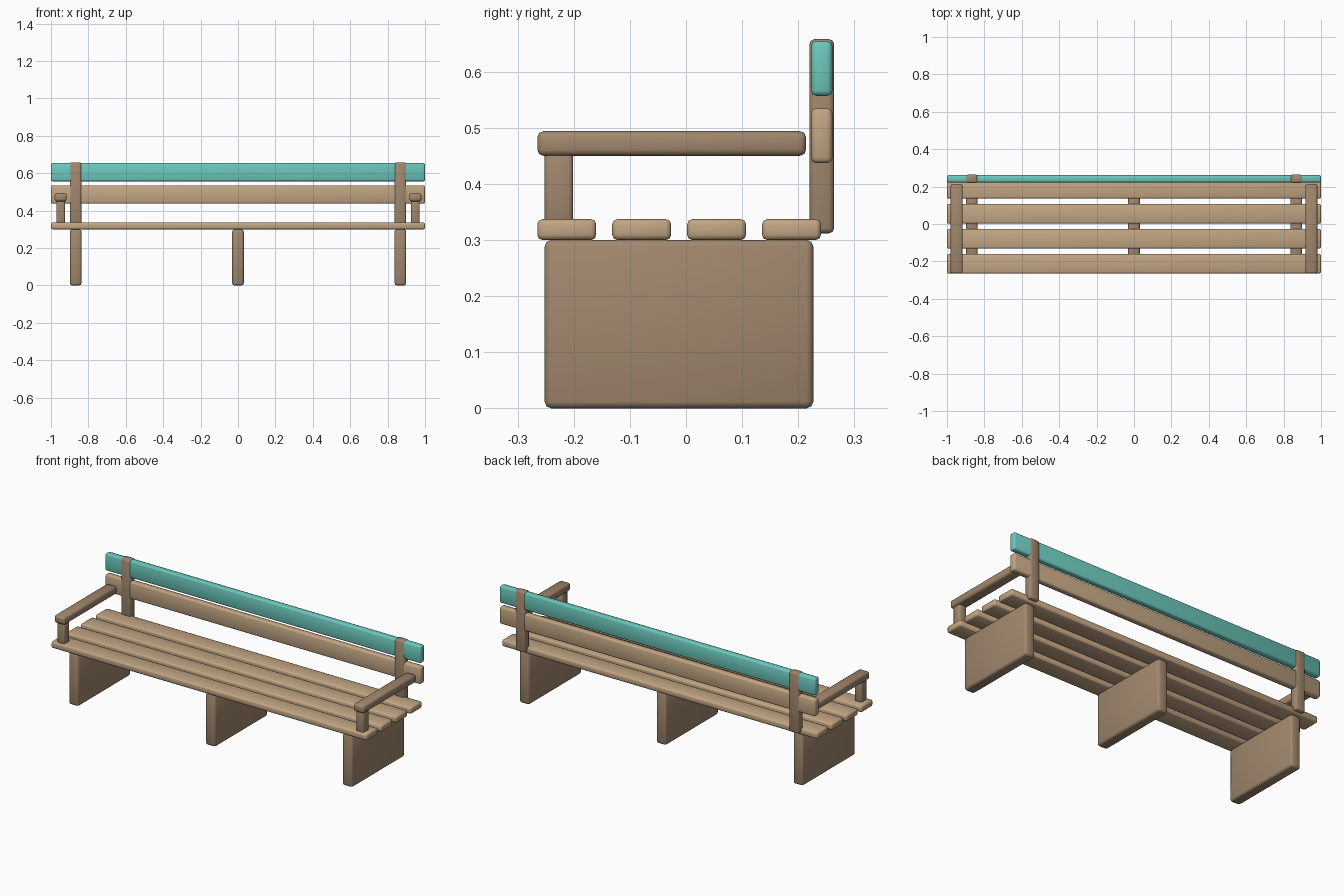
import bpy
import bmesh
from math import radians

if "Cube" in bpy.data.objects:
    bpy.data.objects.remove(bpy.data.objects["Cube"])


def material(name, rgb):
    m = bpy.data.materials.new(name)
    m.diffuse_color = (*rgb, 1)
    m.use_nodes = True
    m.node_tree.nodes["Principled BSDF"].inputs["Base Color"].default_value = m.diffuse_color
    return m


LIGHT = material("light_wood", (0.54, 0.38, 0.23))
DARK = material("dark_wood", (0.36, 0.245, 0.155))
TEAL = material("teal_paint", (0.15, 0.58, 0.51))


def board(name, x, y, z, mat, round_edge):
    """Rounded box spanning the (min, max) ranges x, y, z."""
    spans = (x, y, z)
    bm = bmesh.new()
    bmesh.ops.create_cube(bm, size=1)
    bmesh.ops.scale(bm, vec=[b - a for a, b in spans], verts=bm.verts)
    bmesh.ops.bevel(bm, geom=bm.edges[:], offset=round_edge, segments=2,
                    profile=0.5, affect='EDGES')
    mesh = bpy.data.meshes.new(name)
    bm.to_mesh(mesh)
    bm.free()
    mesh.materials.append(mat)
    ob = bpy.data.objects.new(name, mesh)
    ob.location = [(a + b) / 2 for a, b in spans]
    bpy.context.collection.objects.link(ob)
    bpy.ops.object.select_all(action='DESELECT')
    ob.select_set(True)
    bpy.context.view_layer.objects.active = ob
    bpy.ops.object.shade_smooth_by_angle(angle=radians(50))
    return ob


def around(c, width):
    return (c - width / 2, c + width / 2)


# Seat slats
for i in range(4):
    y0 = -0.265 + i * 0.1335
    board(f"seat_slat_{i + 1}", (-1, 1), (y0, y0 + 0.105), (0.30, 0.337), LIGHT, 0.009)

# Panel legs
for side, x in (("left", -0.868), ("middle", 0), ("right", 0.868)):
    board(f"{side}_leg", around(x, 0.062), (-0.252, 0.227), (0, 0.30), DARK, 0.012)

# Backrest slats
board("lower_back_slat", (-1, 1), (0.223, 0.261), (0.437, 0.535), LIGHT, 0.009)
board("upper_back_slat", (-1, 1), (0.223, 0.261), (0.557, 0.655), TEAL, 0.009)

# Back posts and armrests on both ends
for side, s in (("left", -1), ("right", 1)):
    board(f"{side}_back_post", around(s * 0.868, 0.06), (0.22, 0.264), (0.312, 0.658), DARK, 0.009)
    board(f"{side}_arm_support", around(s * 0.948, 0.046), (-0.252, -0.201), (0.325, 0.46), DARK, 0.008)
    board(f"{side}_armrest", around(s * 0.948, 0.064), (-0.265, 0.214), (0.45, 0.494), DARK, 0.011)
